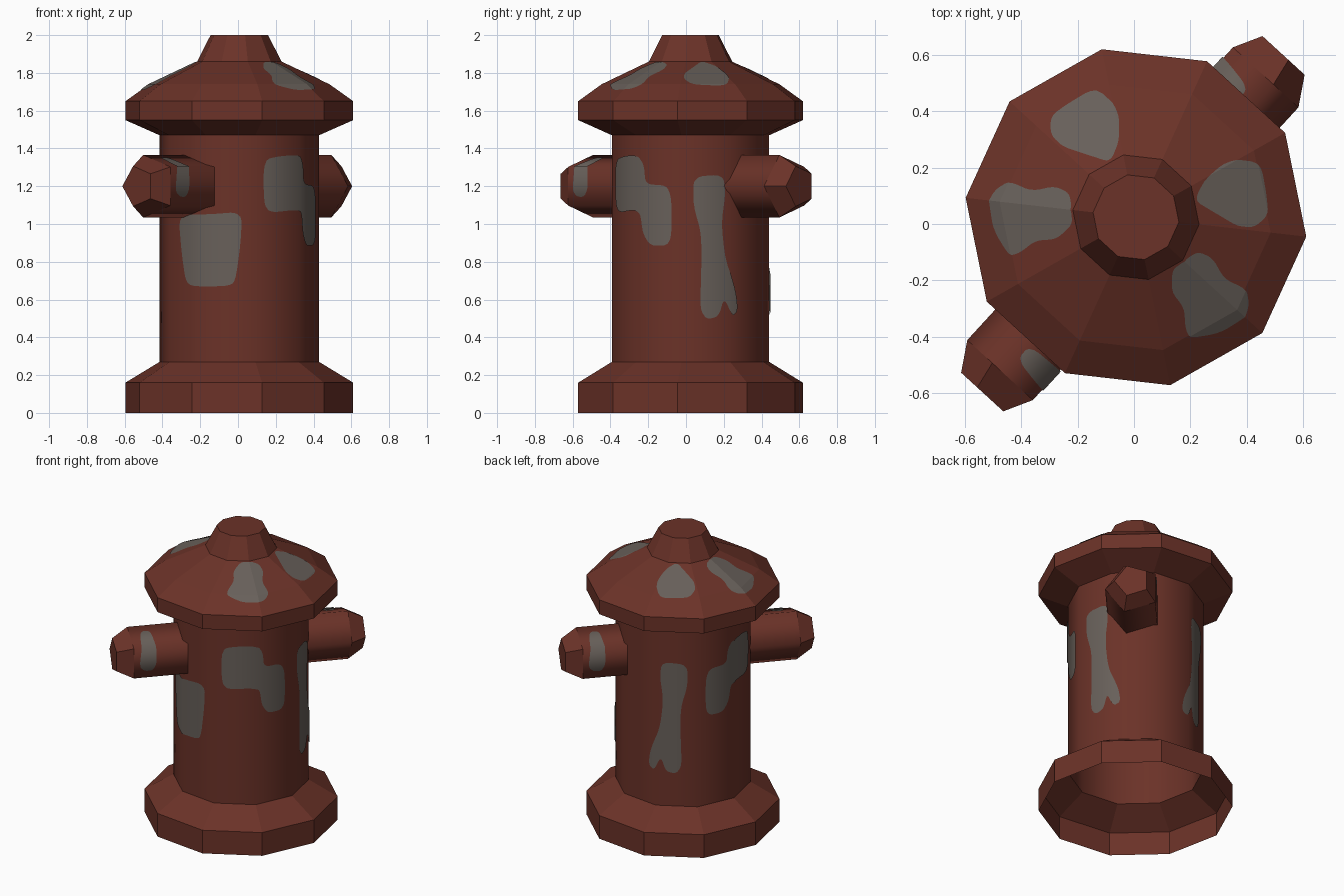
import bpy, bmesh, math
from mathutils import Matrix, Vector

if "Cube" in bpy.data.objects:
    bpy.data.objects.remove(bpy.data.objects["Cube"])


def material(name, rgb):
    m = bpy.data.materials.new(name)
    m.diffuse_color = (*rgb, 1)
    m.use_nodes = True
    m.node_tree.nodes["Principled BSDF"].inputs["Base Color"].default_value = m.diffuse_color
    return m


RED = material("rust_red_paint", (0.147, 0.032, 0.021))
GREY = material("bare_grey_metal", (0.138, 0.117, 0.102))


def finish(name, bm, mat, matrix):
    mesh = bpy.data.meshes.new(name)
    bm.to_mesh(mesh)
    bm.free()
    mesh.materials.append(mat)
    ob = bpy.data.objects.new(name, mesh)
    ob.matrix_world = matrix
    bpy.context.collection.objects.link(ob)
    return ob


def lathe(name, profile, n, start, matrix, smooth_band):
    """Many-sided turned shell, open at the bottom and capped at the end."""
    bm = bmesh.new()
    rings = []
    for r, z in profile:
        angles = [math.radians(start + 360 * k / n) for k in range(n)]
        rings.append([bm.verts.new((r * math.cos(a), r * math.sin(a), z)) for a in angles])
    for i, (lo, hi) in enumerate(zip(rings, rings[1:])):
        for k in range(n):
            j = (k + 1) % n
            f = bm.faces.new((lo[k], lo[j], hi[j], hi[k]))
            f.smooth = i == smooth_band
    bm.faces.new(rings[-1])
    for ring in rings:
        for k in range(n):
            e = bm.edges.get((ring[k], ring[(k + 1) % n]))
            if e:
                e.smooth = False
    return finish(name, bm, RED, matrix)


def radius_at(profile, z):
    for (r0, z0), (r1, z1) in zip(profile, profile[1:]):
        if z0 <= z <= z1:
            return r0 + (r1 - r0) * (z - z0) / (z1 - z0)
    return profile[-1][0]


def round_off(points, times=2):
    for _ in range(times):
        out = []
        for (a, b), (c, d) in zip(points, points[1:] + points[:1]):
            out += [(a * .8 + c * .2, b * .8 + d * .2), (a * .2 + c * .8, b * .2 + d * .8)]
        points = out
    return points


def patch(name, outline, profile, n, start, matrix, smooth=True):
    """Thin worn-paint plate: an (angle, height) outline wrapped on a lathe."""
    bm = bmesh.new()
    pts = round_off(outline)
    face = bm.faces.new([bm.verts.new((a, z, 0)) for a, z in pts])
    face.normal_update()
    if face.normal.z < 0:
        face.normal_flip()
    bmesh.ops.triangulate(bm, faces=[face])
    # split along the facet edges and rings so the plate bends with the surface
    step = 360 / n
    cuts = [((start + step * k, 0, 0), (1, 0, 0)) for k in range(-n, n + 1)]
    cuts += [((0, z, 0), (0, 1, 0)) for _, z in profile]
    for co, no in cuts:
        bmesh.ops.bisect_plane(bm, geom=bm.verts[:] + bm.edges[:] + bm.faces[:],
                               dist=1e-5, plane_co=co, plane_no=no)
    normals = []
    for v in bm.verts:
        a, z = v.co.x, v.co.y
        local = math.radians((a - start) % step - step / 2)
        r = radius_at(profile, z) + 0.006
        r *= math.cos(math.pi / n) / math.cos(local)
        t = math.radians(a)
        v.co = (r * math.cos(t), r * math.sin(t), z)
        normals.append(Vector((math.cos(t), math.sin(t), 0)))
    for f in bm.faces:
        f.smooth = smooth
    ob = finish(name, bm, GREY, matrix)
    if smooth:
        ob.data.normals_split_custom_set_from_vertices(normals)


# Hydrant body: base flange, shaft, bonnet and top nut in one shell
BODY = [(.607, 0), (.607, .16), (.425, .27), (.425, 1.47), (.607, 1.55),
        (.607, 1.65), (.48, 1.74), (.225, 1.86), (.153, 2.0)]
SIDES, START = 10, -6.5
body_m = Matrix.Translation((.007, .024, 0))
lathe("body", BODY, SIDES, START, body_m, 2)

# Worn patches on the body, as (angle in degrees, height)
front_patch = [(-141, 1.05), (-114, 1.05), (-88, 1.065), (-89, .9), (-93, .69),
               (-100, .67), (-128, .67), (-134, .70), (-138, .85)]
step_patch = [(-72, 1.34), (-58, 1.36), (-41, 1.365), (-36, 1.31), (-35, 1.21),
              (-18, 1.205), (-14, 1.14), (-14, .93), (-18, .885), (-31, .885),
              (-37, .95), (-39, 1.06), (-45, 1.075), (-67, 1.06), (-72, 1.11)]
long_patch = [(2, 1.25), (24, 1.262), (26, 1.17), (23, 1.0), (26, .8), (35, .64),
              (37, .54), (31, .51), (25, .61), (21, .51), (12, .495), (7, .55),
              (8, .75), (8, .95), (2, 1.1)]
bonnet_round = [(20, 1.857), (29, 1.837), (32, 1.79), (23, 1.733), (9.5, 1.735),
                (1, 1.741), (-5, 1.77), (-5, 1.80), (3, 1.832), (13, 1.858)]
bonnet_wide = [(-56, 1.857), (-41, 1.86), (-29, 1.845), (-28, 1.818), (-35, 1.785),
               (-33, 1.741), (-38, 1.716), (-44, 1.712), (-54, 1.709), (-66, 1.737),
               (-66, 1.758), (-62, 1.79), (-64.5, 1.826)]

patch("front_patch", front_patch, BODY, SIDES, START, body_m)
for name, pts, smooth in (("step_patch", step_patch, True), ("long_patch", long_patch, True),
                          ("bonnet_round_patch", bonnet_round, False),
                          ("bonnet_wide_patch", bonnet_wide, False)):
    patch(name + "_right", pts, BODY, SIDES, START, body_m, smooth)
    mirrored = [(131 - a, z) for a, z in pts]
    patch(name + "_left", mirrored, BODY, SIDES, START, body_m, smooth)

# Two opposite five-sided hose outlets, each with a worn band
OUTLET = [(.174, .35), (.174, .70), (.112, .80)]
band = [(-91, .565), (-91, .63), (-140, .65), (-190, .665), (-201, .63),
        (-201, .58), (-185, .555), (-144, .558)]
axes = Matrix(((0, 0, 1, 0), (-1, 0, 0, .02), (0, -1, 0, 1.2), (0, 0, 0, 1)))
for name, angle in (("back_outlet", 47.5), ("front_outlet", 227.5)):
    m = Matrix.Translation((-.004, .001, 0)) @ Matrix.Rotation(math.radians(angle), 4, 'Z') @ axes
    lathe(name, OUTLET, 5, 0, m, 0)
    patch(name + "_patch", band, OUTLET, 5, 0, m)
